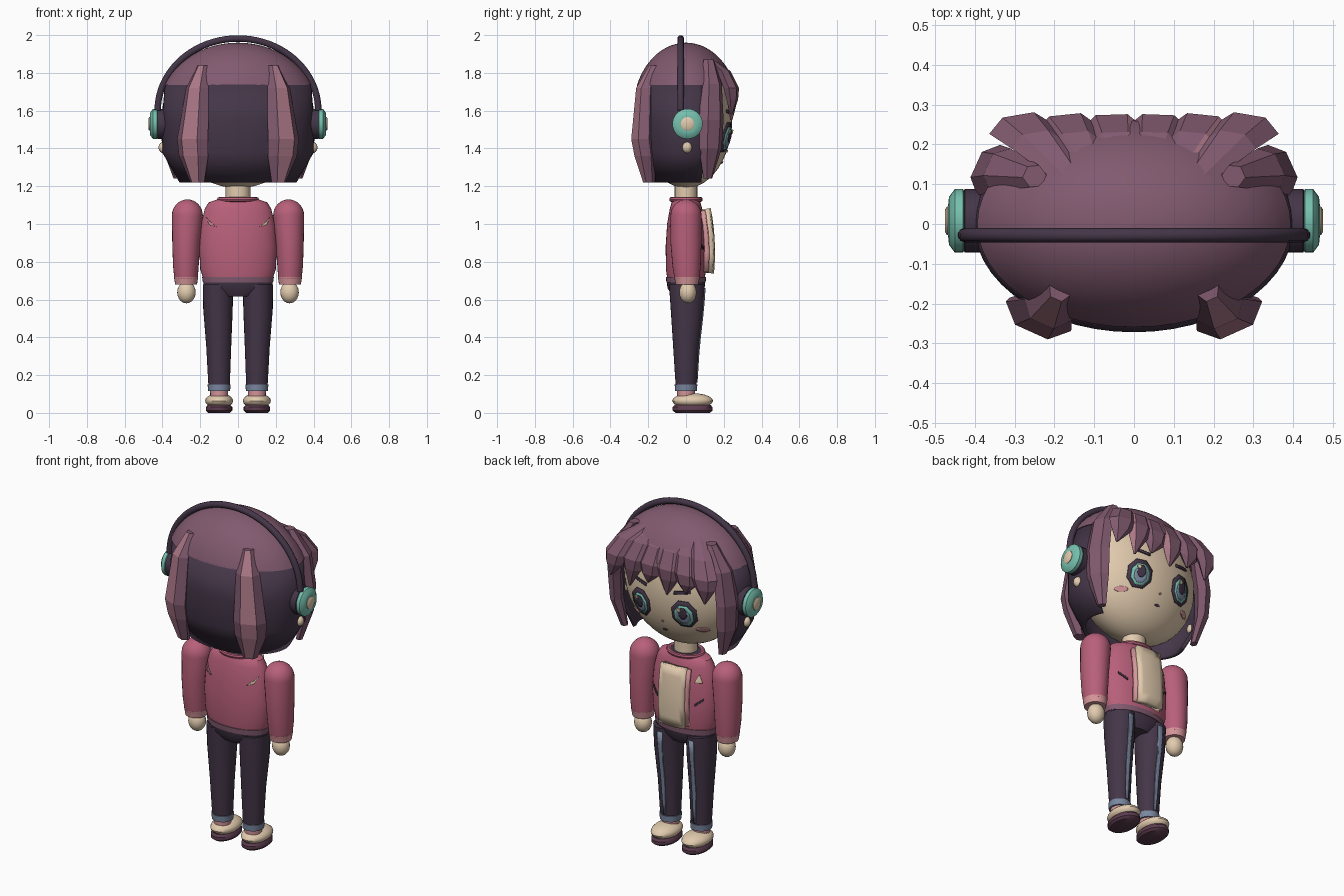
import bpy, bmesh, math
from mathutils import Vector

if "Cube" in bpy.data.objects:
    bpy.data.objects.remove(bpy.data.objects["Cube"])


def material(name, r, g, b):
    lin = [((c / 255 + 0.055) / 1.055) ** 2.4 for c in (r, g, b)] + [1]
    m = bpy.data.materials.new(name)
    m.use_nodes = True
    m.diffuse_color = lin
    m.node_tree.nodes["Principled BSDF"].inputs["Base Color"].default_value = lin
    return m


SKIN = material("warm cream", 226, 203, 174)
HAIR = material("mauve hair", 129, 90, 111)
STREAK = material("pink hair streak", 172, 120, 136)
DARK = material("dark purple", 68, 54, 72)
PINK = material("rose jacket", 184, 96, 122)
BLUSH = material("light pink", 214, 150, 154)
TEAL = material("teal", 118, 192, 174)
GREY = material("blue grey", 122, 136, 160)
SOLE = material("plum sole", 92, 60, 78)


def finish(name, bm, mats, smooth=True, normals=True):
    if normals:
        bmesh.ops.recalc_face_normals(bm, faces=bm.faces)
    me = bpy.data.meshes.new(name)
    bm.to_mesh(me)
    bm.free()
    ob = bpy.data.objects.new(name, me)
    bpy.context.collection.objects.link(ob)
    for m in mats:
        me.materials.append(m)
    if smooth:
        bpy.ops.object.select_all(action='DESELECT')
        ob.select_set(True)
        bpy.context.view_layer.objects.active = ob
        bpy.ops.object.shade_smooth_by_angle(angle=math.radians(40))
    return ob


def loft(name, rings, mat, n=32, a0=0.0, a1=2 * math.pi):
    """Skin elliptical rings (cx, cy, z, rx, ry); a partial arc stays open."""
    bm = bmesh.new()
    closed = a1 - a0 > 6.28
    k = n if closed else n + 1
    rows = [[bm.verts.new((cx + rx * math.cos(a0 + (a1 - a0) * i / n),
                           cy + ry * math.sin(a0 + (a1 - a0) * i / n), z)) for i in range(k)]
            for cx, cy, z, rx, ry in rings]
    for a, b in zip(rows, rows[1:]):
        for i in range(n):
            j = (i + 1) % k
            bm.faces.new((a[i], a[j], b[j], b[i]))
    if closed:
        bm.faces.new(rows[0])
        bm.faces.new(rows[-1])
    return finish(name, bm, [mat])


def ball(c, r, low=-90, high=90, n=16):
    """Rings of an ellipsoid between two latitudes."""
    ang = [math.radians(low + (high - low) * i / n) for i in range(n + 1)]
    return [(c[0], c[1], c[2] + r[2] * math.sin(t), max(r[0] * math.cos(t), 0.0005),
             max(r[1] * math.cos(t), 0.0005)) for t in ang]


def surface_y(rings, x, z, side):
    for a, b in zip(rings, rings[1:]):
        if a[2] <= z <= b[2]:
            f = (z - a[2]) / max(b[2] - a[2], 1e-6)
            cx, cy, _, rx, ry = [p + (q - p) * f for p, q in zip(a, b)]
            return cy + side * ry * math.sqrt(max(0, 1 - ((x - cx) / rx) ** 2))
    return 0


def decal(name, rings, outline, lift, mat, thick=0.006, side=1):
    """Thin plate that follows a lofted part; outline is a list of (x, z)."""
    pts = []
    for p, q in zip(outline, outline[1:] + outline[:1]):
        pts += [(p[0] + (q[0] - p[0]) * i / 3, p[1] + (q[1] - p[1]) * i / 3) for i in range(3)]
    cx, cz = (sum(p[i] for p in pts) / len(pts) for i in (0, 1))
    bm = bmesh.new()
    put = lambda x, z: bm.verts.new((x, surface_y(rings, x, z, side) + side * lift, z))
    mid = put(cx, cz)
    rows = [[put(cx + (x - cx) * f, cz + (z - cz) * f) for x, z in pts] for f in (0.35, 0.7, 1)]
    for i in range(len(pts)):
        j = (i + 1) % len(pts)
        bm.faces.new((mid, rows[0][i], rows[0][j]))
        for a, b in zip(rows, rows[1:]):
            bm.faces.new((a[i], b[i], b[j], a[j]))
    ob = finish(name, bm, [mat])
    mod = ob.modifiers.new("thickness", 'SOLIDIFY')
    mod.thickness, mod.offset = thick, 0
    return ob


def oval(cx, cz, rx, rz, n=8):
    return [(cx + rx * math.cos(2 * math.pi * (i + .5) / n), cz + rz * math.sin(2 * math.pi * (i + .5) / n))
            for i in range(n)]


def box(x0, x1, z0, z1):
    return [(x0, z0), (x1, z0), (x1, z1), (x0, z1)]


def lock(name, path, normal, streak=()):
    """Six-sided hair lock through (x, y, z, half width, half thickness)."""
    nrm = Vector(normal).normalized()
    tan = Vector((-nrm.y, nrm.x, 0))
    bm = bmesh.new()
    rows = [[bm.verts.new(Vector((x, y, z)) + tan * w * math.cos(i * math.pi / 3)
                          + nrm * t * math.sin(i * math.pi / 3)) for i in range(6)]
            for x, y, z, w, t in path]
    for a, b in zip(rows, rows[1:]):
        for i in range(6):
            f = bm.faces.new((a[i], a[(i + 1) % 6], b[(i + 1) % 6], b[i]))
            f.material_index = int(i in streak)
    bm.faces.new(rows[0])
    bm.faces.new(rows[-1])
    return finish(name, bm, [HAIR, STREAK], smooth=False)


# Head and neck
HEAD = ball((0, 0, 1.56), (0.365, 0.245, 0.37), n=24)
loft("head", HEAD, SKIN, 40)
loft("neck", [(0, 0, 1.08, .065, .06), (0, 0, 1.25, .065, .06)], SKIN, 20)

# Hair cap and dark lower hair
cut = math.degrees(math.asin(0.135 / 0.36))
loft("hair_cap", ball((0, 0, 1.6), (0.425, 0.28, 0.36), cut, 90, 12), HAIR, 48)
shell = loft("lower_hair", [(0, 0, 1.74, .388, .258), (0, 0, 1.55, .402, .272), (0, 0, 1.38, .402, .268),
                            (0, 0, 1.22, .31, .215)], DARK, 32, math.radians(158), math.radians(382))
mod = shell.modifiers.new("thickness", 'SOLIDIFY')
mod.thickness, mod.offset = 0.02, -1

# Fringe locks
fringe = [(-.285, 1.60), (-.17, 1.63), (-.055, 1.59), (.06, 1.63), (.17, 1.58), (.285, 1.61)]
for i, (c, tip) in enumerate(fringe):
    lock(f"fringe_lock_{i + 1}", [(c * .55, .11, 1.885, .035, .02), (c * .85, .2, 1.81, .065, .035),
                                  (c, .24, 1.72, .08, .04), (c * 1.04, .245, 1.66, .06, .03),
                                  (c * 1.07 + .015, .24, tip - .03, .006, .006)],
         (c * .6, 1, 0), (2,) if i in (2, 4) else ())

for s, side in ((1, "left"), (-1, "right")):
    # Back and side hair locks
    lock(f"{side}_back_lock", [(s * .185, -.165, 1.84, .03, .03), (s * .215, -.215, 1.72, .065, .045),
                               (s * .24, -.232, 1.45, .09, .05), (s * .235, -.22, 1.36, .085, .045),
                               (s * .215, -.195, 1.22, .04, .03)],
         (s * .45, -1, 0), (1,))
    lock(f"{side}_side_lock", [(s * .25, .12, 1.87, .03, .03), (s * .335, .135, 1.74, .06, .04),
                               (s * .365, .135, 1.55, .07, .04), (s * .36, .13, 1.4, .065, .035),
                               (s * .32, .115, 1.24, .025, .02)], (s, .45, 0))
    # Headphone cups and earrings
    for part, prof, mat in (
            ("cushion", [(.375, .06), (.385, .08), (.425, .08), (.435, .06)], DARK),
            ("shell", [(.42, .065), (.43, .08), (.45, .08), (.465, .06), (.467, .04)], TEAL),
            ("button", [(.44, .036), (.47, .036), (.475, .028)], SKIN)):
        ob = loft(f"{side}_headphone_{part}", [(0, 0, h, r, r) for h, r in prof], mat, 28)
        ob.rotation_euler = (0, s * math.pi / 2, 0)
        ob.location = (0, .008, 1.53)
    loft(f"{side}_earring", ball((s * .395, .006, 1.405), (.026, .026, .03), n=8), SKIN, 16)
    # Eyes, brows and cheeks
    ex, ez = s * .14, 1.46
    for part, dz, rx, rz, lift, mat in (("outline", 0, .072, .085, .003, DARK), ("iris", -.006, .053, .064, .007, TEAL),
                                        ("glow", -.012, .038, .046, .011, GREY), ("pupil", .008, .024, .036, .015, DARK)):
        decal(f"{side}_eye_{part}", HEAD, oval(ex, ez + dz, rx, rz), lift, mat)
    decal(f"{side}_eye_glint", HEAD, oval(ex + .018, ez + .03, .01, .012), .019, SKIN)
    decal(f"{side}_brow", HEAD, [(s * .09, 1.575), (s * .18, 1.59), (s * .18, 1.605), (s * .09, 1.592)], .004, DARK)
    decal(f"{side}_cheek", HEAD, oval(s * .215, 1.365, .032, .014), .003, BLUSH)

decal("nose", HEAD, oval(0, 1.385, .007, .006, 6), .003, BLUSH)
decal("mouth", HEAD, oval(0, 1.325, .016, .006, 6), .003, SOLE)

# Headband
curve = bpy.data.curves.new("headband", 'CURVE')
curve.dimensions = '3D'
curve.bevel_depth, curve.bevel_resolution, curve.use_fill_caps = 0.018, 3, True
arc = curve.splines.new('POLY')
arc.points.add(40)
for i, p in enumerate(arc.points):
    t = math.pi * i / 40
    p.co = (.425 * math.cos(t), -.028, 1.602 + .38 * math.sin(t), 1)
curve.materials.append(DARK)
bpy.context.collection.objects.link(bpy.data.objects.new("headband", curve))

# Jacket body
TORSO = [(0, 0, .70, .18, .098), (0, 0, .76, .2, .106), (0, 0, .88, .206, .108), (0, 0, 1.0, .196, .1),
         (0, 0, 1.08, .176, .086), (0, 0, 1.115, .155, .076), (0, 0, 1.13, .11, .07)]
loft("jacket", TORSO, PINK, 40)
loft("jacket_hem", [(0, 0, .69, .186, .104), (0, 0, .72, .19, .106)], HAIR, 40)
loft("collar_inside", [(0, 0, 1.12, .095, .075), (0, 0, 1.139, .092, .074)], DARK, 28)
bpy.ops.mesh.primitive_torus_add(major_radius=.098, minor_radius=.013, major_segments=32,
                                 minor_segments=8, location=(0, 0, 1.13))
collar = bpy.context.object
collar.name, collar.scale = "collar", (1, .8, 1)
collar.data.materials.append(PINK)
bpy.ops.object.shade_smooth_by_angle(angle=math.radians(40))
decal("jacket_opening_trim", TORSO, box(-.092, .092, .745, 1.07), .012, BLUSH, .025)
decal("shirt_front", TORSO, box(-.078, .078, .74, 1.08), .026, SKIN, .04)
decal("chest_badge", TORSO, [(-.155, 1.0), (-.115, 1.0), (-.135, 1.045)], .004, SKIN)
for s, side in ((1, "left"), (-1, "right")):
    decal(f"{side}_pocket_slit", TORSO, [(s * .12, .865), (s * .165, .9), (s * .165, .912), (s * .12, .877)],
          .004, DARK)
    decal(f"{side}_back_mark", TORSO, [(s * .115, .985), (s * .15, .995), (s * .168, 1.035), (s * .145, 1.01)],
          .003, BLUSH if s < 0 else SKIN, side=-1)
    # Sleeves and hands
    ax = s * .268
    loft(f"{side}_sleeve", [(s * .275, .005, .71, .062, .066), (s * .276, .003, .78, .068, .075),
                            (s * .274, 0, .9, .074, .082)] + ball((ax, 0, 1.045), (.082, .082, .085), 0, 90, 8), PINK, 28)
    loft(f"{side}_cuff", [(s * .275, .005, .68, .058, .06), (s * .275, .005, .72, .064, .068)], BLUSH, 24)
    loft(f"{side}_hand", ball((s * .273, .01, .638), (.049, .046, .058), n=10), SKIN, 20)
    # Legs, cuffs and shoes
    LEG = [(s * .1, 0, .13, .056, .054), (s * .102, 0, .35, .066, .068), (s * .106, .005, .55, .078, .086),
           (s * .106, .005, .68, .08, .095)]
    loft(f"{side}_trouser_leg", LEG, DARK, 28)
    decal(f"{side}_trouser_stripe", LEG, [(s * .09, .16), (s * .105, .16), (s * .113, .35), (s * .118, .66),
                                          (s * .085, .66), (s * .092, .5), (s * .088, .4)], .002, GREY)
    loft(f"{side}_trouser_cuff", [(s * .1, 0, .115, .058, .058), (s * .1, 0, .15, .061, .06)], GREY, 24)
    loft(f"{side}_sock", [(s * .1, 0, .07, .046, .046), (s * .1, 0, .12, .048, .048)], BLUSH, 20)
    loft(f"{side}_shoe", ball((s * .1, .035, .064), (.074, .108, .04), n=10), SKIN, 28)
    loft(f"{side}_shoe_sole", [(s * .1, .035, 0, .058, .09), (s * .1, .035, .012, .07, .106),
                               (s * .1, .035, .03, .07, .106), (s * .1, .035, .042, .06, .095)], SOLE, 28)

# Hips
loft("hips", [(0, 0, .615, .09, .07), (0, 0, .66, .18, .098), (0, 0, .70, .185, .102)], DARK, 36)
